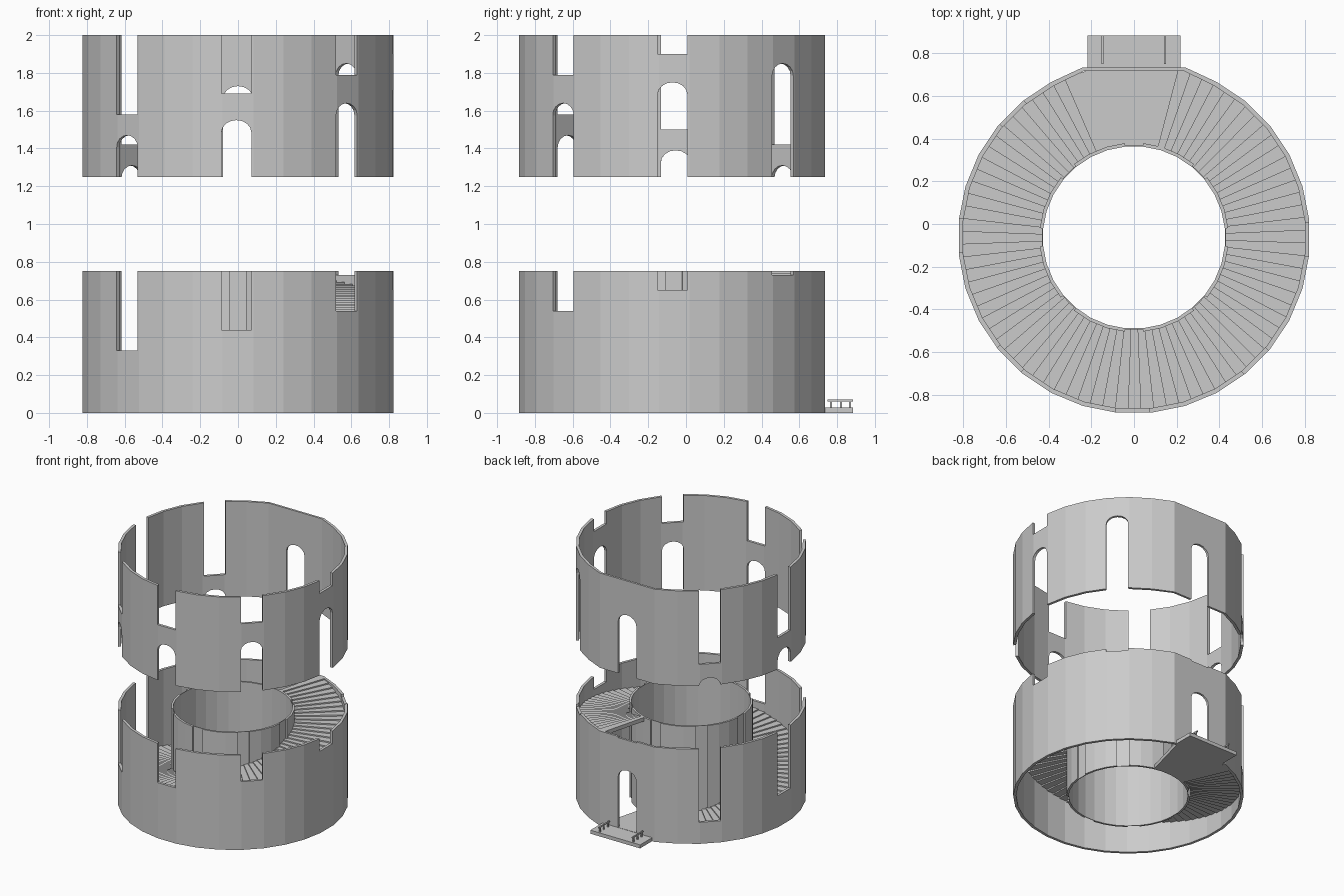
import bpy, bmesh
from math import sin, cos, radians, pi

if "Cube" in bpy.data.objects:
    bpy.data.objects.remove(bpy.data.objects["Cube"])

CY = -0.063          # tower axis y
N = 32
START, END = 113.5, 435.3
STEPS = 75
FLAT = 0.735


def make(name, bm):
    bmesh.ops.recalc_face_normals(bm, faces=bm.faces)
    me = bpy.data.meshes.new(name)
    bm.to_mesh(me)
    bm.free()
    ob = bpy.data.objects.new(name, me)
    bpy.context.collection.objects.link(ob)
    return ob


def prism(bm, bottom, top):
    """Closed solid between two matching polygons."""
    a = [bm.verts.new(p) for p in bottom]
    b = [bm.verts.new(p) for p in top]
    bm.faces.new(a[::-1])
    bm.faces.new(b)
    n = len(a)
    for i in range(n):
        j = (i + 1) % n
        bm.faces.new((a[i], a[j], b[j], b[i]))


def slab(bm, pts, z0, z1):
    prism(bm, [(x, y, z0) for x, y in pts], [(x, y, z1) for x, y in pts])


def box(bm, x0, x1, y0, y1, z0, z1):
    slab(bm, [(x0, y0), (x1, y0), (x1, y1), (x0, y1)], z0, z1)


def polar(r, deg):
    return r * cos(radians(deg)), CY + r * sin(radians(deg))


def ring(name, outer, inner, z0, z1):
    """Hollow tube from two outlines of equal length."""
    bm = bmesh.new()
    loops = [[bm.verts.new((x, y, z)) for x, y in o]
             for o, z in ((outer, z0), (outer, z1), (inner, z1), (inner, z0))]
    n = len(outer)
    for k in range(4):
        p, q = loops[k], loops[(k + 1) % 4]
        for i in range(n):
            j = (i + 1) % n
            bm.faces.new((p[i], p[j], q[j], q[i]))
    return make(name, bm)


def outline(r, flat):
    """Tower outline with a flattened back facet."""
    pts = []
    for i in range(N):
        a = (i + 0.5) * 360 / N
        x, y = polar(r, a)
        if abs(a - 90) < 18:
            y = flat
        pts.append((x, y))
    return pts


def arch(bm, deg, z0, z1, w=0.158):
    """Radial arched cutter."""
    h, rise = w / 2, 0.065
    prof = [(-h, z0), (h, z0)]
    prof += [(h * cos(pi * k / 8), z1 - rise + rise * sin(pi * k / 8)) for k in range(9)]
    ux, uy = cos(radians(deg)), sin(radians(deg))
    def place(r):
        return [(r * ux - s * uy, CY + r * uy + s * ux, z) for s, z in prof]
    prism(bm, place(0.65), place(0.95))


# Windows follow the stair for two turns; doors sit at the back
sills = [0.17, 0.25, 0.33, 0.44, 0.54, 0.65, 0.75]
heads = [0.81, 0.89, 0.97, 1.05, 1.14, 1.25, 1.35]
openings = [(90, 0.03, 0.50), (90, 0.74, 1.23)]
for turn in (0, 0.75):
    for k in range(7):
        z0 = sills[k] + turn
        if z0 < 1.45:
            lo = z0 - 0.02 if k == 6 else z0
            openings.append((135 + 45 * k - 0.6, lo, heads[k] + turn))

# Outer wall, split in two lifted tiers
for name, base, lift in (("lower_wall", 0.0, 0.0), ("upper_wall", 0.75, 0.5)):
    wall = ring(name, outline(0.826, FLAT), outline(0.805, FLAT - 0.017),
                base + lift, base + lift + 0.75)
    bm = bmesh.new()
    for deg, z0, z1 in openings:
        if z1 > base and z0 < base + 0.75:
            arch(bm, deg, z0 + lift, z1 + lift)
    cutter = make("window_cutter", bm)
    cutter.hide_render = True
    mod = wall.modifiers.new("windows", 'BOOLEAN')
    mod.operation = 'DIFFERENCE'
    mod.solver = 'EXACT'
    mod.object = cutter
    bpy.context.view_layer.objects.active = wall
    bpy.ops.object.modifier_apply(modifier=mod.name)
    bpy.data.objects.remove(cutter)

# Inner shaft wall with eight recessed facets
outer, inner = [], []
for i in range(N):
    a0, a1 = (i - 0.5) * 360 / N, (i + 0.5) * 360 / N
    r = 0.433 if i % 4 == 0 else 0.444
    for a in (a0, a1):
        outer.append(polar(r, a))
        inner.append(polar(0.428, a + (0.05 if a == a0 else -0.05)))
ring("inner_wall", outer, inner, 0.0, 0.75)

# Spiral stair
bm = bmesh.new()
da = (END - START) / STEPS
for i in range(STEPS):
    a, b = START + i * da, START + (i + 1) * da
    z = 0.03 + 0.72 * (i + 1) / STEPS
    pts = [polar(0.432, a), polar(0.815, a), polar(0.815, b), polar(0.432, b)]
    pts = [(x, min(y, FLAT - 0.008)) for x, y in pts]
    slab(bm, pts, z - 0.03, z)
make("spiral_steps", bm)

# Landing inside the door
bm = bmesh.new()
a0, a1 = END - 360, START
pts = [polar(0.432, a0 + (a1 - a0) * k / 4) for k in range(5)]
pts += [(x, min(y, FLAT - 0.008)) for x, y in
        (polar(0.815, a1 + (a0 - a1) * k / 4) for k in range(5))]
slab(bm, pts, 0.0, 0.03)
make("landing", bm)

# Entrance platform and low rails
bm = bmesh.new()
box(bm, -0.218, 0.218, 0.725, 0.885, 0.0, 0.028)
make("entrance_platform", bm)
for side, x in (("left", -0.148), ("right", 0.146)):
    bm = bmesh.new()
    box(bm, x - 0.005, x + 0.005, 0.75, 0.885, 0.061, 0.07)
    for y in (0.768, 0.82, 0.868):
        box(bm, x - 0.005, x + 0.005, y - 0.005, y + 0.005, 0.025, 0.064)
    make(side + "_rail", bm)
